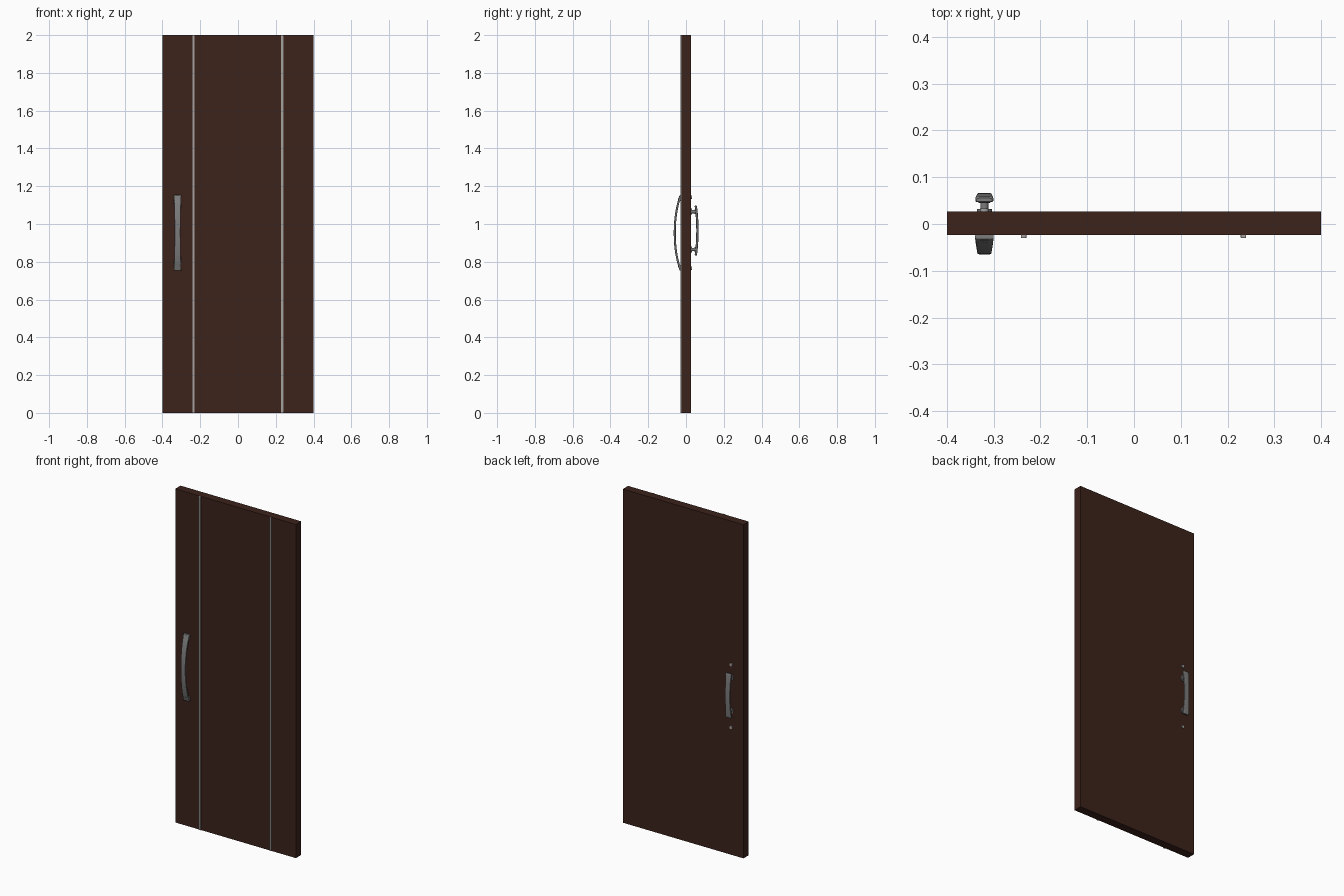
import bpy, bmesh, math
from mathutils import Vector

if "Cube" in bpy.data.objects:
    bpy.data.objects.remove(bpy.data.objects["Cube"])

DOOR_FRONT, DOOR_BACK = -0.023, 0.027
HX, HZ = -0.32, 0.953          # handle centre


def material(name, rgb):
    m = bpy.data.materials.new(name)
    m.diffuse_color = (*rgb, 1)
    m.use_nodes = True
    m.node_tree.nodes["Principled BSDF"].inputs["Base Color"].default_value = m.diffuse_color
    return m


wood = material("dark_wood", (0.045, 0.016, 0.011))
steel = material("steel", (0.2, 0.2, 0.2))
trim = material("trim_metal", (0.38, 0.36, 0.35))


def finish(ob, name, mat, smooth=True):
    ob.name = name
    ob.data.materials.append(mat)
    if smooth:
        bpy.ops.object.select_all(action='DESELECT')
        ob.select_set(True)
        bpy.context.view_layer.objects.active = ob
        bpy.ops.object.shade_smooth_by_angle(angle=math.radians(35))
    return ob


def box(name, lo, hi, mat, bevel=0):
    lo, hi = Vector(lo), Vector(hi)
    bm = bmesh.new()
    bmesh.ops.create_cube(bm, size=1)
    for v in bm.verts:
        v.co = Vector(v.co[i] * (hi[i] - lo[i]) + (hi[i] + lo[i]) / 2 for i in range(3))
    if bevel:
        bmesh.ops.bevel(bm, geom=bm.edges[:], offset=bevel, segments=2, affect='EDGES', profile=0.5)
    me = bpy.data.meshes.new(name)
    bm.to_mesh(me)
    bm.free()
    ob = bpy.data.objects.new(name, me)
    bpy.context.collection.objects.link(ob)
    return finish(ob, name, mat, False)


def rod(name, a, b, r, mat):
    a, b = Vector(a), Vector(b)
    bpy.ops.mesh.primitive_cylinder_add(vertices=24, radius=r, depth=(b - a).length, location=(a + b) / 2)
    ob = bpy.context.object
    ob.rotation_euler = (b - a).to_track_quat('Z', 'Y').to_euler()
    return finish(ob, name, mat)


def loft(name, slices, mat, n=24, power=0.45):
    """Skin rounded-rectangle slices given as (z, y0, y1, half_width)."""
    bm = bmesh.new()
    rings = []
    for z, y0, y1, w in slices:
        ring = []
        for k in range(n):
            a = 2 * math.pi * (k + 0.5) / n
            c, s = math.cos(a), math.sin(a)
            x = HX + w * math.copysign(abs(c) ** power, c)
            y = (y0 + y1) / 2 + (y1 - y0) / 2 * math.copysign(abs(s) ** power, s)
            ring.append(bm.verts.new((x, y, z)))
        rings.append(ring)
    for p, q in zip(rings, rings[1:]):
        for k in range(n):
            bm.faces.new((p[k], p[(k + 1) % n], q[(k + 1) % n], q[k]))
    bm.faces.new(rings[0])
    bm.faces.new(rings[-1])
    bmesh.ops.recalc_face_normals(bm, faces=bm.faces)
    me = bpy.data.meshes.new(name)
    bm.to_mesh(me)
    bm.free()
    ob = bpy.data.objects.new(name, me)
    bpy.context.collection.objects.link(ob)
    return finish(ob, name, mat)


# Door leaf and the two vertical trim strips
box("door_leaf", (-0.4, DOOR_FRONT, 0), (0.4, DOOR_BACK, 2), wood)
for side, x in (("left", -0.236), ("right", 0.234)):
    box("trim_strip_" + side, (x - 0.006, -0.030, 0), (x + 0.006, -0.022, 2), trim, 0.0015)

# Front pull: bowed bar, narrow in the middle, with solid feet on the door
H = 0.2


def front_y(t):
    return -0.034 - 0.031 * (1 - abs(t) ** 2.2)


N = 40
ts = sorted([-1 + 2 * i / N for i in range(N + 1)] + [-0.851, 0.851, -0.99, 0.99])
slices = []
for t in ts:
    outer = front_y(t) + (0.002 if abs(t) > 0.995 else 0)
    inner = DOOR_FRONT if abs(t) > 0.8505 else outer + 0.011
    slices.append((HZ + H * t, outer, inner, 0.015 + 0.005 * t * t))
loft("front_pull", slices, steel, power=0.35)

# Back pull: shorter bowed grip with rounded ends
B, BZ = 0.133, 0.965
slices = []
for i in range(41):
    t = -math.cos(math.pi * i / 40)
    end = min(1, (1 - abs(t)) / 0.06)
    r = math.sqrt(max(0.05, 1 - (1 - end) ** 2))
    mid = 0.0605 - 0.009 * t * t
    half = 0.0062 * (0.5 + 0.5 * r)
    slices.append((BZ + B * t, mid - half, mid + half, (0.0155 + 0.0045 * t * t) * (0.8 + 0.2 * r)))
loft("back_pull", slices, steel)

# Back pull posts with flanges, front pull screws and their through bolts
for end, s in (("lower", -1), ("upper", 1)):
    z = BZ + s * 0.1
    rod("post_" + end, (HX, DOOR_BACK - 0.002, z), (HX, 0.056, z), 0.0085, steel)
    rod("post_flange_" + end, (HX, DOOR_BACK - 0.002, z), (HX, 0.032, z), 0.016, steel)
    rod("post_collar_" + end, (HX, 0.045, z), (HX, 0.052, z), 0.012, steel)

    t = s * 0.9
    z = HZ + H * t
    slope = (front_y(t + 0.01) - front_y(t - 0.01)) / (0.02 * H)
    normal = Vector((0, -1, slope)).normalized()
    p = Vector((HX, front_y(t), z))
    rod("screw_" + end, p - normal * 0.004, p + normal * 0.0008, 0.0045, steel)
    z = HZ + s * 0.188
    rod("through_bolt_" + end, (HX, DOOR_BACK - 0.002, z), (HX, 0.033, z), 0.009, trim)
